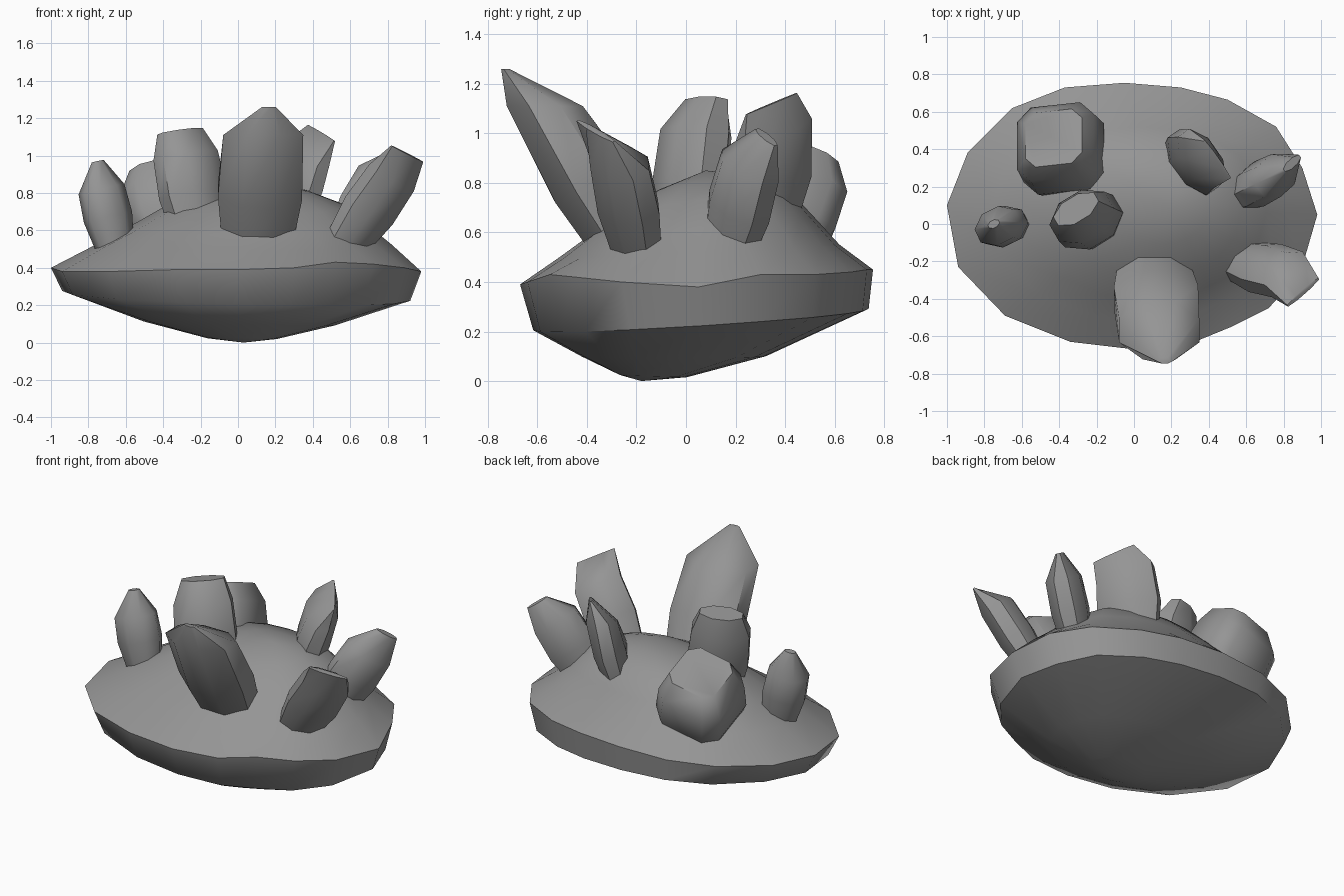
import bpy, bmesh, math
from mathutils import Vector

cube = bpy.data.objects.get("Cube")
if cube:
    bpy.data.objects.remove(cube)

stone = bpy.data.materials.new("grey stone")
stone.use_nodes = True
GREY = (0.3, 0.3, 0.3, 1)
stone.diffuse_color = GREY
stone.node_tree.nodes["Principled BSDF"].inputs["Base Color"].default_value = GREY


def loft(name, rings, start=None, end=None, angle=52):
    """Skin a stack of equal rings; close each end with a point or a flat face."""
    bm = bmesh.new()
    loops = [[bm.verts.new(p) for p in ring] for ring in rings]
    n = len(loops[0])
    for low, high in zip(loops, loops[1:]):
        for i in range(n):
            j = (i + 1) % n
            bm.faces.new((low[i], low[j], high[j], high[i]))
    for loop, tip in ((loops[0], start), (loops[-1], end)):
        if tip is None:
            bm.faces.new(loop)
            continue
        v = bm.verts.new(tip)
        for i in range(n):
            bm.faces.new((loop[i], loop[(i + 1) % n], v))
    bmesh.ops.recalc_face_normals(bm, faces=bm.faces)
    mesh = bpy.data.meshes.new(name)
    bm.to_mesh(mesh)
    bm.free()
    mesh.materials.append(stone)
    obj = bpy.data.objects.new(name, mesh)
    bpy.context.collection.objects.link(obj)
    bpy.ops.object.select_all(action='DESELECT')
    obj.select_set(True)
    bpy.context.view_layer.objects.active = obj
    bpy.ops.object.shade_smooth_by_angle(angle=math.radians(angle))


def power(value, p):
    return math.copysign(abs(value) ** p, value)


def crystal(name, base, shoulder, apex, a, b, yaw=0, cap=(.3, .3), box=1.0,
            facing=None, sides=8):
    """Leaning shaft, a by b in half width, ending in a chisel edge or cap.

    box below 1 squares the section; facing tilts the shoulder and cap rings.
    """
    base, shoulder, apex = Vector(base), Vector(shoulder), Vector(apex)
    axis = (shoulder - base).normalized()
    heading = Vector((math.cos(math.radians(yaw)), math.sin(math.radians(yaw)), 0))
    top = Vector(facing).normalized() if facing else axis
    stations = [(base, .8, .8, axis), (base.lerp(shoulder, .5), 1, 1, axis),
                (shoulder, .95, .95, top), (apex, *cap, top)]
    rings = []
    for centre, su, sv, normal in stations:
        u = (heading - normal * heading.dot(normal)).normalized()
        v = normal.cross(u)
        turns = [math.tau * (i + .5) / sides for i in range(sides)]
        rings.append([centre + 1.06 * (a * su * power(math.cos(t), box) * u
                                       + b * sv * power(math.sin(t), box) * v)
                      for t in turns])
    loft(name, rings)


# Rock base: an uneven rim, a domed top and a shallow pointed underside
outline = [(-1, .1, .4), (-.94, -.23, .38), (-.69, -.49, .38), (-.34, -.63, .39),
           (0, -.67, .39), (.3, -.64, .4), (.52, -.55, .43), (.72, -.45, .42),
           (.89, -.26, .4), (.98, .05, .38), (.9, .3, .43), (.76, .52, .43),
           (.5, .665, .44), (.25, .73, .45), (-.05, .755, .45), (-.37, .73, .44),
           (-.65, .62, .43), (-.89, .38, .41)]
rim = [Vector(p) for p in outline]
edge = [Vector((.94 * p.x, .95 * p.y + .02, .245 - .025 * p.x + .06 * p.y)) for p in rim]
bottom = Vector((.03, -.18, 0))
peak = Vector((.2, .08, .85))

under = []
for scale, drop, lean in ((.2, .09, .05), (.55, .42, .1)):
    under.append([Vector((*bottom.lerp(p, scale).xy, p.z * (drop - lean * p.y)))
                  for p in edge])
dome = []
for scale, height, slope in ((.8, .52, .04), (.65, .615, .06), (.48, .73, .07), (.25, .8, .04)):
    dome.append([Vector((*peak.lerp(p, scale).xy, height + slope * p.y)) for p in rim])
loft("rock_base", under + [edge, rim] + dome, bottom, peak)

# Crystals growing out of the dome
crystal("front_crystal", (.1, -.21, .5), (.135, -.57, 1.11), (.165, -.73, 1.26),
        .23, .165, cap=(.16, .1), facing=(0, 0, 1))
crystal("front_right_crystal", (.58, -.2, .53), (.82, -.27, .88), (.905, -.365, 1.01),
        .155, .11, yaw=30, cap=(.78, .12))
crystal("back_right_crystal", (.58, .17, .54), (.76, .26, .87), (.845, .325, .985),
        .15, .11, yaw=38, cap=(.45, .2))
crystal("back_blade_crystal", (.27, .31, .65), (.36, .35, 1.0), (.445, .345, 1.12),
        .19, .1, yaw=-55, cap=(.7, .1), facing=(.18, -.25, .89))
crystal("back_left_crystal", (-.33, .32, .52), (-.42, .44, .81), (-.43, .46, .92),
        .22, .22, cap=(.7, .7), box=.5)
crystal("middle_crystal", (-.2, -.01, .58), (-.28, .04, 1.0), (-.31, .08, 1.13),
        .185, .135, yaw=30, cap=(.7, .5))
crystal("left_crystal", (-.66, -.02, .52), (-.73, -.01, .82), (-.75, 0, .97),
        .13, .1, yaw=25, cap=(.25, .2))
